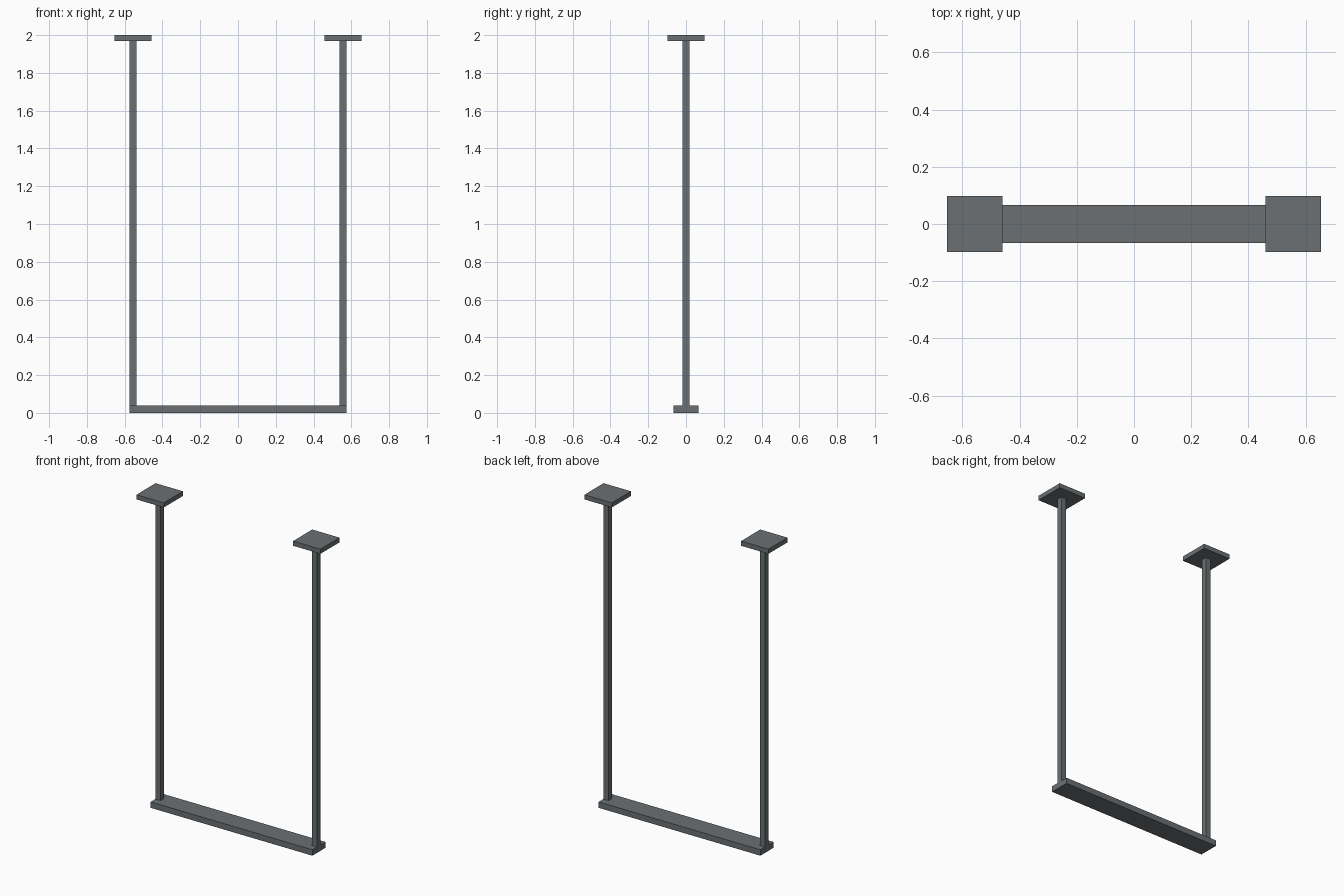
import bpy

if "Cube" in bpy.data.objects:
    bpy.data.objects.remove(bpy.data.objects["Cube"])

# Dark blue-grey metal
metal = bpy.data.materials.new("dark_metal")
metal.diffuse_color = (0.145, 0.162, 0.171, 1)
metal.use_nodes = True
metal.node_tree.nodes["Principled BSDF"].inputs["Base Color"].default_value = metal.diffuse_color

def box(name, lo, hi):
    size = [b - a for a, b in zip(lo, hi)]
    mid = [(a + b) / 2 for a, b in zip(lo, hi)]
    bpy.ops.mesh.primitive_cube_add(size=1, location=mid)
    ob = bpy.context.object
    ob.name = name
    ob.scale = size
    bpy.ops.object.transform_apply(location=False, rotation=False, scale=True)
    ob.data.materials.append(metal)
    return ob

BASE_TOP, PLATE_BOTTOM = 0.038, 1.97
POST_X, POST_HALF, PLATE_HALF = 0.556, 0.0185, 0.097
END = POST_X + POST_HALF

# Flat bar along the bottom
box("bottom_bar", (-END, -0.066, 0), (END, 0.066, BASE_TOP))

# Square post and ceiling mounting plate at each end
for side, s in (("left", -1), ("right", 1)):
    x = s * POST_X
    box(side + "_post", (x - POST_HALF, -POST_HALF, BASE_TOP),
        (x + POST_HALF, POST_HALF, PLATE_BOTTOM))
    box(side + "_mounting_plate", (x - PLATE_HALF, -PLATE_HALF, PLATE_BOTTOM),
        (x + PLATE_HALF, PLATE_HALF, 2.0))
